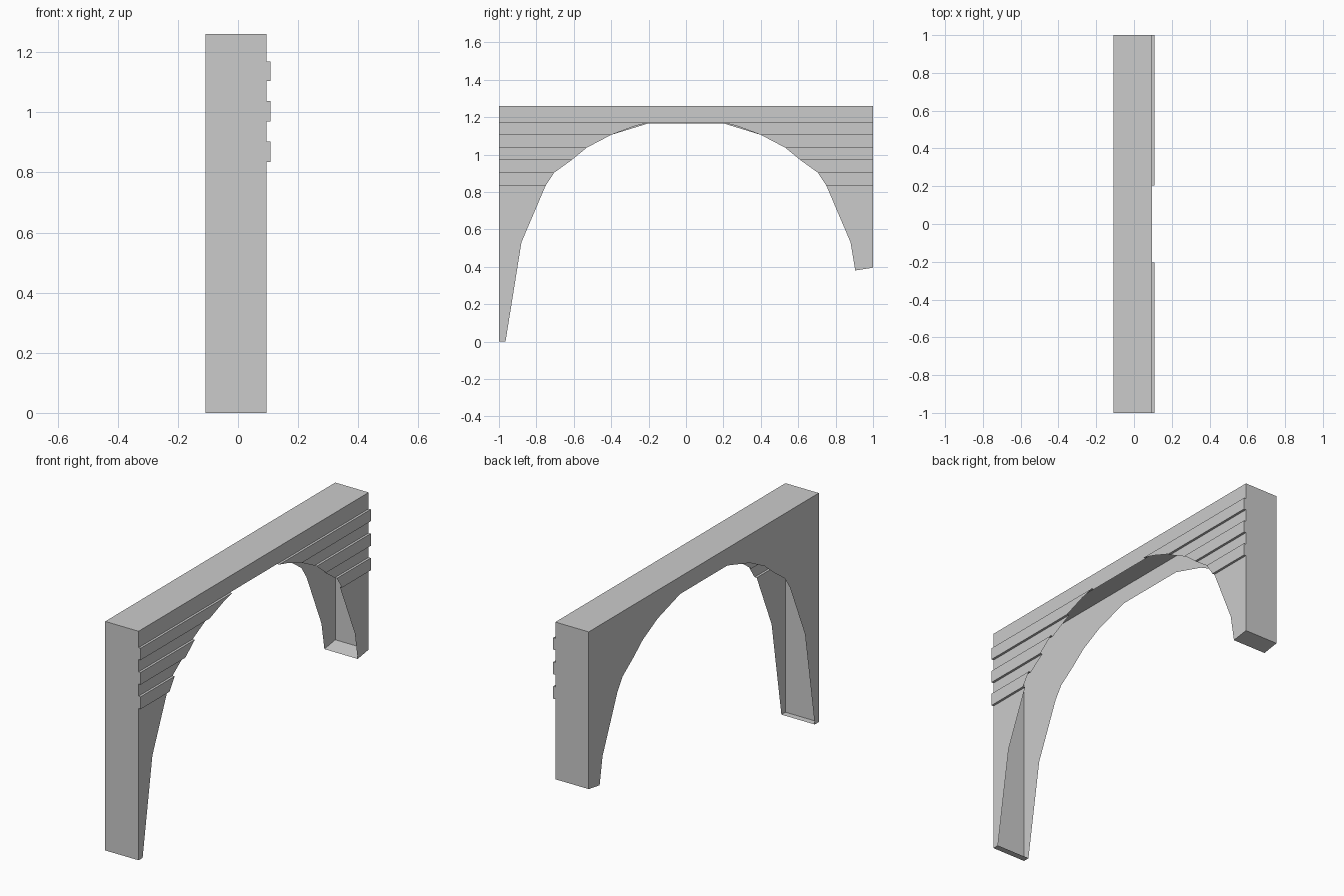
import bpy, bmesh

if "Cube" in bpy.data.objects:
    bpy.data.objects.remove(bpy.data.objects["Cube"])

BACK, FRONT, RIB = -0.108, 0.095, 0.108   # x of back panel, front panel, raised ribs
TOP = 1.26

# Arch opening, (half width, z) from leg to crown
curve = [(0.88, 0.53), (0.75, 0.835), (0.705, 0.903), (0.612, 0.97),
         (0.53, 1.037), (0.40, 1.105)]
front_curve = curve + [(0.28, 1.15), (0.205, 1.17)]
back_curve = curve + [(0.205, 1.165)]
ribs = [(0.835, 0.903), (0.97, 1.037), (1.105, 1.17)]

# Feet: (inner y, inner z, outer z); the right leg is shorter with a sloped foot
feet = {-1: (0.965, 0.0, 0.0), 1: (0.905, 0.38, 0.395)}


def band_x(z0, z1):
    mid = (z0 + z1) / 2
    return RIB if any(a < mid < b for a, b in ribs) else FRONT


def build(name, faces):
    bm = bmesh.new()
    for f in faces:
        bm.faces.new([bm.verts.new(p) for p in f])
    bmesh.ops.remove_doubles(bm, verts=bm.verts[:], dist=1e-4)
    bmesh.ops.recalc_face_normals(bm, faces=bm.faces[:])
    me = bpy.data.meshes.new(name)
    bm.to_mesh(me)
    bm.free()
    ob = bpy.data.objects.new(name, me)
    bpy.context.collection.objects.link(ob)
    return ob


faces = []
for s, (fy, fz, oz) in feet.items():
    # rows of (inner y, inner z, outer z)
    front = [(fy, fz, oz)] + [(y, z, z) for y, z in front_curve]
    back = [(fy, fz, oz)] + [(y, z, z) for y, z in back_curve]

    # Front panel with raised hollow ribs, plus outer end wall
    for (y0, z0, o0), (y1, z1, o1) in zip(front, front[1:]):
        x = band_x(z0, z1)
        faces.append([(x, s * y0, z0), (x, s, o0), (x, s, o1), (x, s * y1, z1)])
        faces.append([(BACK, s, o0), (x, s, o0), (x, s, o1), (BACK, s, o1)])
    # Rib top and bottom ledges
    for y, z in front_curve:
        if any(z in r for r in ribs):
            faces.append([(FRONT, s * y, z), (RIB, s * y, z), (RIB, s, z), (FRONT, s, z)])
    # Back panel
    for (y0, z0, o0), (y1, z1, o1) in zip(back, back[1:]):
        faces.append([(BACK, s * y0, z0), (BACK, s, o0), (BACK, s, o1), (BACK, s * y1, z1)])
    # Foot plate and upper end wall
    faces.append([(BACK, s * fy, fz), (FRONT, s * fy, fz), (FRONT, s, oz), (BACK, s, oz)])
    zt = front_curve[-1][1]
    faces.append([(BACK, s, zt), (FRONT, s, zt), (FRONT, s, TOP), (BACK, s, TOP)])

# Lintel: panel strips above the crown, and the top plate
for x, (y, z) in ((FRONT, front_curve[-1]), (BACK, back_curve[-1])):
    faces.append([(x, -1, z), (x, -y, z), (x, y, z), (x, 1, z), (x, 1, TOP), (x, -1, TOP)])
faces.append([(BACK, -1, TOP), (FRONT, -1, TOP), (FRONT, 1, TOP), (BACK, 1, TOP)])

build("arch_shell", faces)
